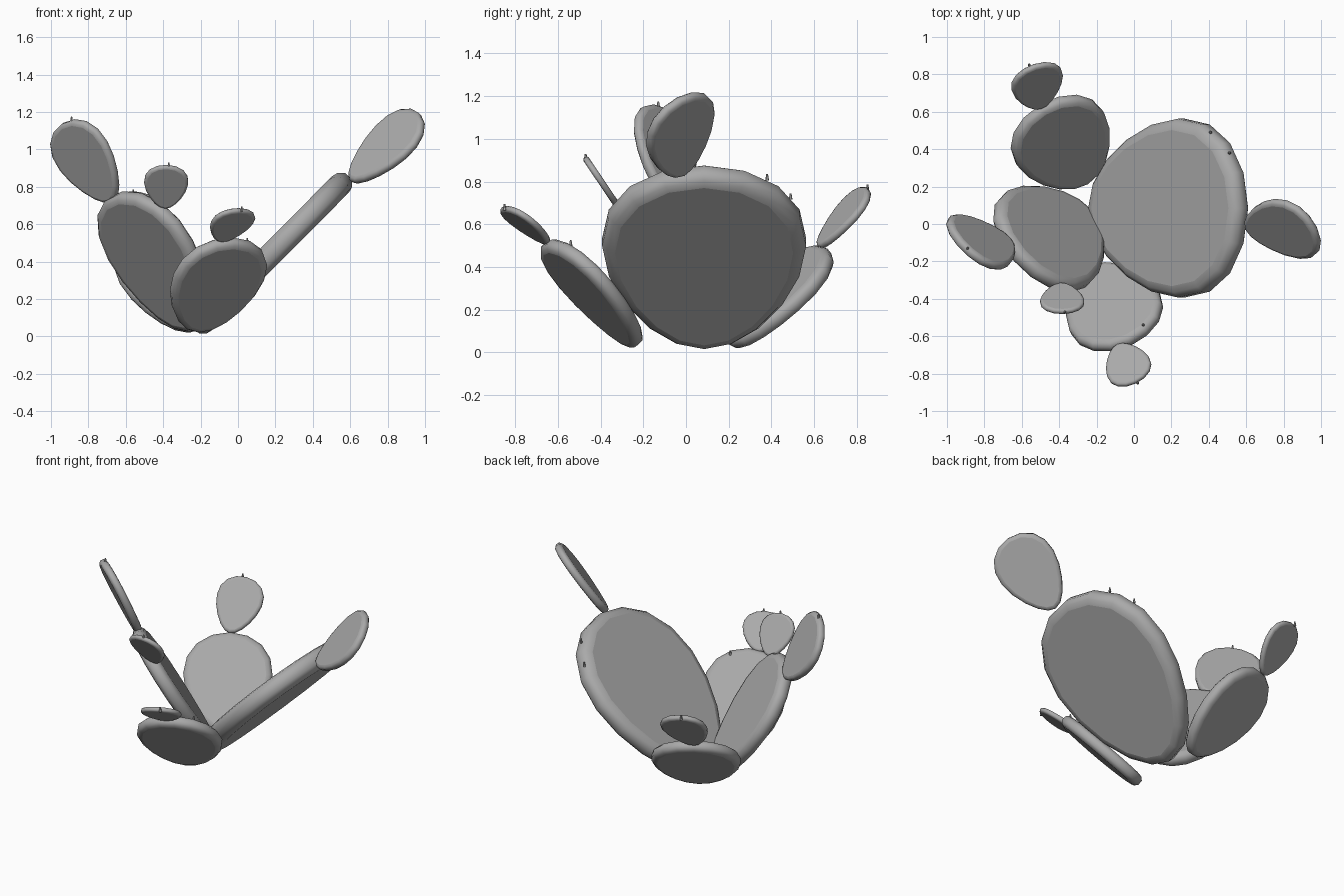
import bpy, bmesh, math
from mathutils import Vector, Matrix

if "Cube" in bpy.data.objects:
    bpy.data.objects.remove(bpy.data.objects["Cube"])

green = bpy.data.materials.new("cactus_grey")
green.diffuse_color = (0.4, 0.4, 0.4, 1)
green.use_nodes = True
green.node_tree.nodes["Principled BSDF"].inputs["Base Color"].default_value = green.diffuse_color


def finish(name, bm):
    bmesh.ops.recalc_face_normals(bm, faces=bm.faces)
    me = bpy.data.meshes.new(name)
    bm.to_mesh(me)
    bm.free()
    me.materials.append(green)
    ob = bpy.data.objects.new(name, me)
    bpy.context.collection.objects.link(ob)
    return ob


def pad(name, base, tip, side, width, thick, skew=0.4, sides=18):
    """Egg-shaped flat pad with a rounded rim, growing from base to tip."""
    base, tip, side = Vector(base), Vector(tip), Vector(side)
    axis = tip - base
    length = axis.length
    axis.normalize()
    side = (side - axis * side.dot(axis)).normalized()
    normal = side.cross(axis)
    bm = bmesh.new()
    rings = []
    h = thick / 2
    for deg in (-90, -60, -25, 25, 60, 90):
        a = math.radians(deg)
        inset = h * 1.05 * (1 - math.cos(a))
        L, W = length - 2 * inset, width - 2 * inset
        ring = []
        for i in range(sides):
            b = 2 * math.pi * i / sides
            t = (1 - math.cos(b)) / 2
            w = math.sin(b) * W / 2 * (1 + skew * (t - 0.5))
            p = base + axis * (inset + t * L) + side * w + normal * h * math.sin(a)
            ring.append(bm.verts.new(p))
        rings.append(ring)
    for r0, r1 in zip(rings, rings[1:]):
        for i in range(sides):
            j = (i + 1) % sides
            f = bm.faces.new((r0[i], r0[j], r1[j], r1[i]))
            f.smooth = True
    # flat faces with a crisp border
    for ring in (rings[0], rings[-1]):
        f = bm.faces.new(ring)
        for e in f.edges:
            e.smooth = False
    return finish(name, bm)


def spine(name, pos):
    bm = bmesh.new()
    bmesh.ops.create_cone(bm, cap_ends=True, segments=6, radius1=0.009, radius2=0.004,
                          depth=0.03, matrix=Matrix.Translation(pos))
    return finish(name, bm)


# main pads
pad("large_right_pad", (-0.23, 0.085, 0.03), (0.595, 0.085, 0.86), (0, 1, 0), 0.95, 0.125)
pad("left_pad", (-0.24, 0.06, 0.03), (-0.63, -0.18, 0.77), (0.65, -0.75, 0.1), 0.66, 0.09)
pad("back_pad", (-0.25, 0.22, 0.03), (-0.5, 0.63, 0.49), (0.86, 0.51, 0), 0.54, 0.075)
pad("front_pad", (-0.22, -0.23, 0.03), (-0.02, -0.64, 0.52), (0.92, 0.39, 0), 0.52, 0.075)

# young pads
pad("right_bud", (0.6, -0.02, 0.83), (0.975, -0.03, 1.19), (-0.4, 0.82, 0.42), 0.37, 0.05, 0.6)
pad("left_outer_bud", (-0.665, -0.09, 0.72), (-0.94, -0.1, 1.14), (0.27, -0.27, 0.09), 0.39, 0.05, 0.6)
pad("left_front_bud", (-0.39, -0.32, 0.685), (-0.38, -0.475, 0.915), (1, 0, 0), 0.23, 0.03, 0.6)
pad("back_bud", (-0.5, 0.62, 0.49), (-0.53, 0.85, 0.77), (0.9, 0.4, 0), 0.28, 0.036, 0.6)
pad("front_bud", (-0.09, -0.645, 0.51), (0.01, -0.85, 0.68), (0.9, 0.42, 0), 0.24, 0.032, 0.6)

# tiny spines on the rims
for i, p in enumerate([(0.41, 0.49, 0.73), (0.51, 0.38, 0.82), (0.96, -0.03, 1.17),
                       (-0.89, -0.13, 1.16), (-0.37, -0.47, 0.915), (-0.56, 0.85, 0.77),
                       (0.02, -0.85, 0.68), (0.05, -0.54, 0.51)]):
    spine(f"spine_{i + 1}", p)
